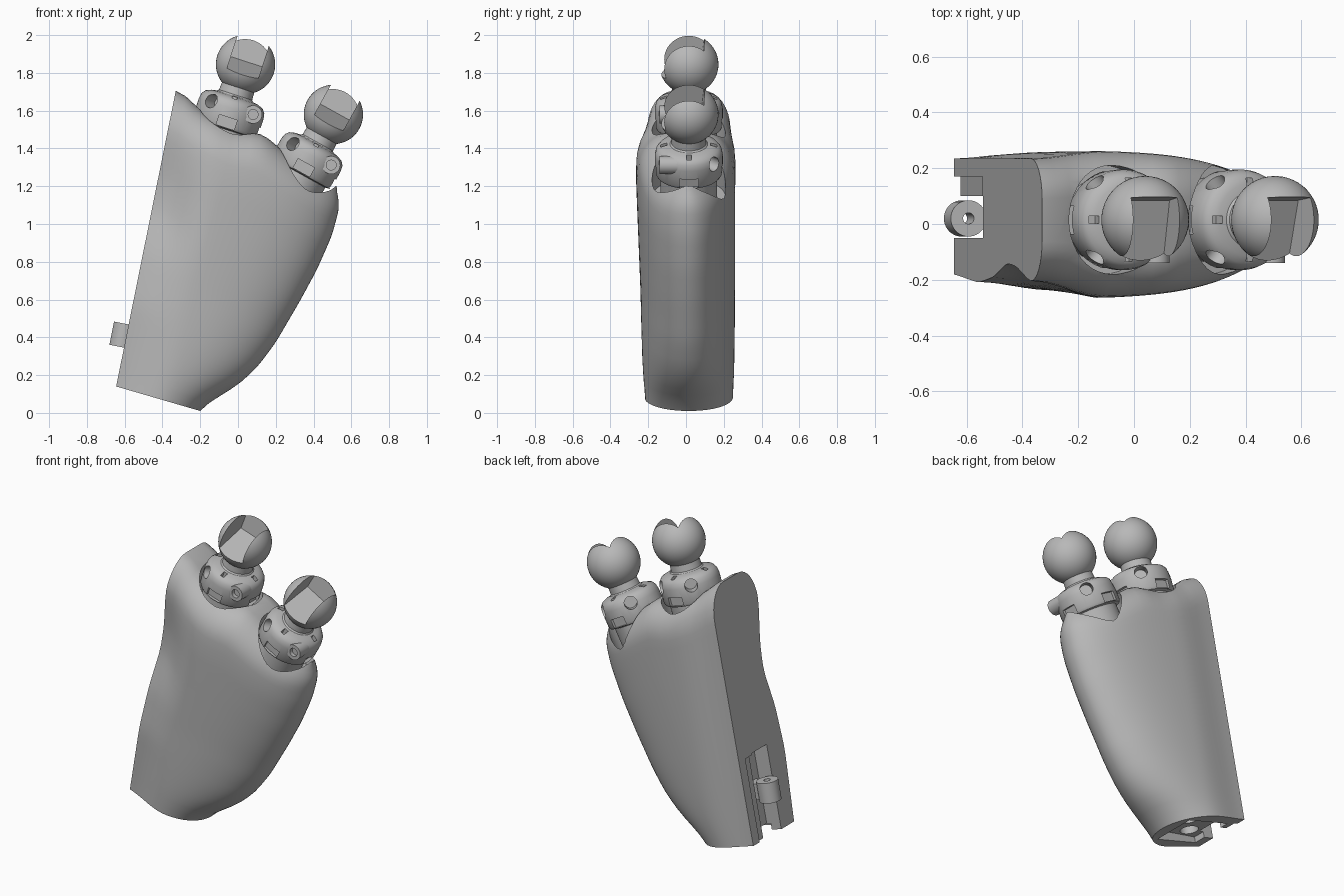
import bpy, bmesh, math
from mathutils import Matrix, Vector

if "Cube" in bpy.data.objects:
    bpy.data.objects.remove(bpy.data.objects["Cube"])

# One plain grey for the whole model
GREY = (0.48, 0.48, 0.48, 1)
mat = bpy.data.materials.new("plain_grey")
mat.use_nodes = True
mat.diffuse_color = GREY
bsdf = next(n for n in mat.node_tree.nodes if n.type == "BSDF_PRINCIPLED")
bsdf.inputs["Base Color"].default_value = GREY


def make(name, bm, frame):
    bmesh.ops.recalc_face_normals(bm, faces=bm.faces)
    mesh = bpy.data.meshes.new(name)
    bm.to_mesh(mesh)
    bm.free()
    mesh.materials.append(mat)
    ob = bpy.data.objects.new(name, mesh)
    ob.matrix_world = frame
    bpy.context.collection.objects.link(ob)
    return ob


def cylinder(name, frame, r, depth, centre, rot=Matrix()):
    bm = bmesh.new()
    bmesh.ops.create_cone(bm, cap_ends=True, segments=40, radius1=r, radius2=r,
                          depth=depth, matrix=Matrix.Translation(centre) @ rot)
    return make(name, bm, frame)


def box(name, frame, lo, hi, spin=0):
    lo, hi = Vector(lo), Vector(hi)
    m = Matrix.Rotation(spin, 4, "Z") @ Matrix.Translation((lo + hi) / 2) @ Matrix.Diagonal((*(hi - lo), 1))
    bm = bmesh.new()
    bmesh.ops.create_cube(bm, size=1, matrix=m)
    return make(name, bm, frame)


def activate(ob):
    bpy.ops.object.select_all(action="DESELECT")
    ob.select_set(True)
    bpy.context.view_layer.objects.active = ob


def cut(ob, cutters):
    activate(ob)
    for c in cutters:
        c.hide_render = True
        mod = ob.modifiers.new("cut", "BOOLEAN")
        mod.operation, mod.solver, mod.object = "DIFFERENCE", "EXACT", c
        bpy.ops.object.modifier_apply(modifier=mod.name)
        bpy.data.objects.remove(c)


def smooth(ob):
    activate(ob)
    bpy.ops.object.shade_smooth_by_angle(angle=math.radians(35))


def curve(pts, x, soft=0.03):
    """Softened broken line through a few points."""
    def lin(v):
        if v <= pts[0][0]:
            return pts[0][1]
        for (a, p), (b, q) in zip(pts, pts[1:]):
            if v <= b:
                return p + (q - p) * (v - a) / (b - a)
        return pts[-1][1]
    return sum(lin(x + soft * k / 4) for k in range(-4, 5)) / 9


# Palm half: sections stacked along the flat side, leaning with it
PALM = Matrix.Translation((-0.645, 0, 0.14)) @ Matrix.Rotation(0.199, 4, "Y")
MID = 0.015
top_line = [(0, 1.6), (0.06, 1.58), (0.15, 1.52), (0.36, 1.455), (0.5, 1.462),
            (0.67, 1.37), (0.8, 1.305), (0.95, 1.265)]
width = [(0, 0.45), (0.13, 0.63), (0.215, 0.71), (0.33, 0.78), (0.52, 0.864),
         (0.66, 0.919), (0.81, 0.962), (0.93, 0.972), (1, 0.93)]
flat_front = [(0, -0.18), (0.28, -0.21), (0.45, -0.19), (0.6, -0.14), (0.7, -0.15), (0.86, -0.205)]
bulge_front = [(0, -0.235), (0.4, -0.245), (0.8, -0.268), (1, -0.26)]
flat_back, bulge_back = 0.235, 0.263
N = 26


def section(f):
    w = curve(width, f)
    c = max(0, (f - 0.87) / 0.13)
    squeeze = 0.35 + 0.65 * math.sqrt(max(0, 1 - c * c))
    front, back = [], []
    for i in range(N + 1):
        u = math.sin(math.pi / 2 * i / N)
        t = w * u
        k = min(1, t / 0.3)
        k = k * k * (3 - 2 * k)
        nose = math.sqrt(max(0, 1 - u ** 3.4)) * squeeze
        yf = curve(flat_front, f) * (1 - k) + curve(bulge_front, f) * k
        yb = flat_back * (1 - k) + bulge_back * k
        low = -0.085 * t
        s = low + f * (curve(top_line, t) - low)
        front.append((t, MID + (yf - MID) * nose, s))
        back.append((t, MID + (yb - MID) * nose, s))
    return front + back[:N][::-1]


bm = bmesh.new()
levels = [0.87 * i / 24 for i in range(25)] + [0.87 + 0.13 * math.sin(math.pi / 16 * i) for i in range(1, 9)]
rings = [[bm.verts.new(p) for p in section(f)] for f in levels]
count = 2 * N + 1
for a, b in zip(rings, rings[1:]):
    for i in range(count):
        j = (i + 1) % count
        bm.faces.new((a[i], a[j], b[j], b[i]))
for ring in (rings[0], rings[-1]):
    for i in range(N - 1):
        bm.faces.new((ring[i], ring[i + 1], ring[2 * N - i - 1], ring[2 * N - i]))
    bm.faces.new(ring[N - 1:N + 2])
palm = make("palm", bm, PALM)

# Joint frames: centre of each ball, axis leaning outward
joints = {
    "inner": Matrix.Translation((0.04, MID, 1.845)) @ Matrix.Rotation(math.radians(18), 4, "Y"),
    "outer": Matrix.Translation((0.505, MID, 1.58)) @ Matrix.Rotation(math.radians(29), 4, "Y"),
}

# Sockets, hinge slot and wrist recess in the palm
cutters = [cylinder("socket_cutter", fr, 0.195, 0.5, (0, 0, -0.25)) for fr in joints.values()]
cutters += [
    box("slot_cutter", PALM, (-0.1, -0.05, -0.2), (0.1, 0.1, 0.53)),
    box("slot_step_cutter", PALM, (-0.1, 0.09, -0.21), (0.025, 0.17, 0.52)),
    box("wrist_cutter", PALM, (0.07, -0.13, -0.22), (0.37, 0.16, 0.03)),
    cylinder("wrist_hole_cutter", PALM, 0.055, 0.4, (0.17, -0.06, 0)),
    cylinder("wrist_hole_cutter", PALM, 0.055, 0.4, (0.28, 0.06, 0)),
]
cut(palm, cutters)
smooth(palm)

# Hinge knuckle on the flat side
knuckle = cylinder("hinge_knuckle", PALM, 0.065, 0.125, (-0.014, 0.02, 0.272))
cut(knuckle, [cylinder("hinge_hole_cutter", PALM, 0.02, 0.3, (-0.014, 0.02, 0.272))])
smooth(knuckle)
box("hinge_web", PALM, (0.03, -0.02, 0.22), (0.11, 0.06, 0.32))

# Finger joints: drilled collar and neck, pin, notched ball
collar_profile = [(0, -0.5), (0.15, -0.5), (0.15, -0.36), (0.172, -0.355), (0.18, -0.34), (0.18, -0.245),
                  (0.174, -0.215), (0.158, -0.195), (0.13, -0.183), (0.1, -0.178),
                  (0.092, -0.17), (0.088, -0.1), (0, -0.1)]
for side, fr in joints.items():
    bm = bmesh.new()
    vs = [bm.verts.new((r, 0, z)) for r, z in collar_profile]
    es = [bm.edges.new(e) for e in zip(vs, vs[1:])]
    bmesh.ops.spin(bm, geom=vs + es, cent=(0, 0, 0), axis=(0, 0, 1),
                   angle=2 * math.pi, steps=56)
    bmesh.ops.remove_doubles(bm, verts=bm.verts, dist=0.0001)
    collar = make(side + "_joint_collar", bm, fr)
    cutters = []
    for q in range(4):
        spin = math.pi / 2 * q
        cutters.append(box("key_cutter", fr, (0.115, -0.013, -0.23), (0.15, 0.013, -0.1), spin))
        cutters.append(box("window_cutter", fr, (0.155, -0.05, -0.35), (0.3, 0.05, -0.295), spin))
        az = math.radians((-130, -50, 50, 130)[q])
        out = Vector((math.cos(az), math.sin(az), 0))
        turn = out.to_track_quat("Z", "Y").to_matrix().to_4x4()
        cutters.append(cylinder("bore_cutter", fr, 0.038, 0.14,
                                out * 0.17 + Vector((0, 0, -0.24)), turn))
    cut(collar, cutters)
    smooth(collar)

    along_y = Matrix.Rotation(math.pi / 2, 4, "X")
    pin = cylinder(side + "_joint_pin", fr, 0.048, 0.12, (0.12, -0.095, -0.24), along_y)
    cut(pin, [cylinder("pin_hole_cutter", fr, 0.026, 0.06, (0.12, -0.16, -0.24), along_y)])
    smooth(pin)

    bm = bmesh.new()
    bmesh.ops.create_uvsphere(bm, u_segments=48, v_segments=28, radius=0.157)
    ball = make(side + "_joint_ball", bm, fr)
    bm = bmesh.new()
    outline = [(-0.3, -0.11), (0.07, 0.015), (0.1, 0.3), (-0.3, 0.3)]
    face = bm.faces.new([bm.verts.new((-0.087, y, z)) for y, z in outline])
    ext = bmesh.ops.extrude_face_region(bm, geom=[face])
    bmesh.ops.translate(bm, vec=(0.174, 0, 0),
                        verts=[g for g in ext["geom"] if isinstance(g, bmesh.types.BMVert)])
    cut(ball, [make("notch_cutter", bm, fr)])
    smooth(ball)
